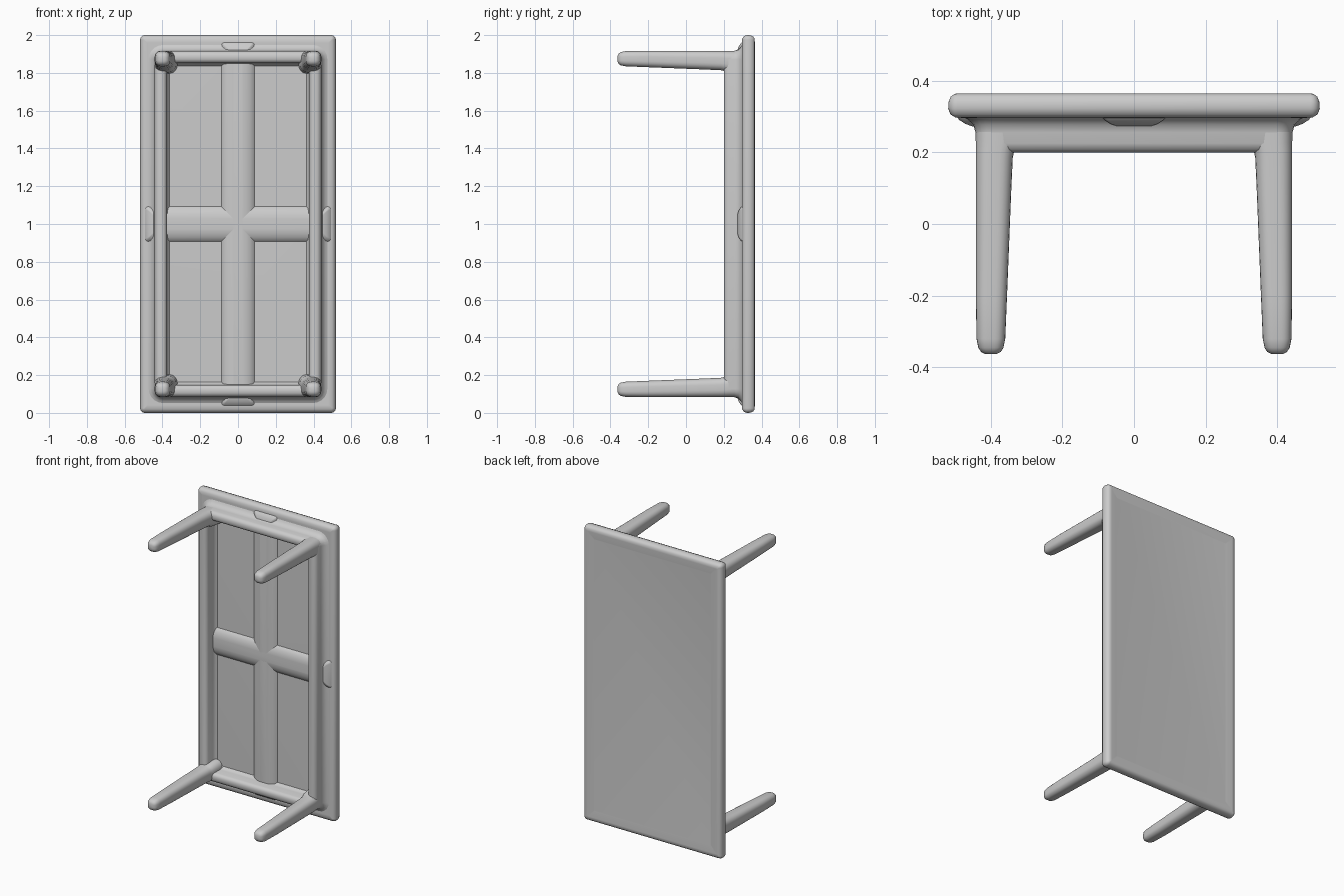
import bpy, bmesh, math

cube = bpy.data.objects.get("Cube")
if cube:
    bpy.data.objects.remove(cube, do_unlink=True)

grey = bpy.data.materials.new("plain grey")
grey.use_nodes = True
GREY = (0.6, 0.6, 0.6, 1)
grey.diffuse_color = GREY
grey.node_tree.nodes["Principled BSDF"].inputs["Base Color"].default_value = GREY

MID = 1.0  # height of the table's centre


def rounded_rect(x0, x1, z0, z1, r, y, steps=5):
    """Loop of points around a rounded rectangle in the xz plane."""
    corners = [(x1 - r, z1 - r), (x0 + r, z1 - r), (x0 + r, z0 + r), (x1 - r, z0 + r)]
    loop = []
    for q, (cx, cz) in enumerate(corners):
        for i in range(steps + 1):
            a = math.pi / 2 * (q + i / steps)
            loop.append((cx + r * math.cos(a), y, cz + r * math.sin(a)))
    return loop


def loft(name, loops, ring=False):
    """Skin a stack of loops; join last to first for a ring, else cap both ends."""
    bm = bmesh.new()
    rows = [[bm.verts.new(p) for p in loop] for loop in loops]
    pairs = list(zip(rows, rows[1:]))
    if ring:
        pairs.append((rows[-1], rows[0]))
    else:
        bm.faces.new(rows[0])
        bm.faces.new(rows[-1])
    for a, b in pairs:
        n = len(a)
        for i in range(n):
            j = (i + 1) % n
            bm.faces.new((a[i], a[j], b[j], b[i]))
    bmesh.ops.recalc_face_normals(bm, faces=bm.faces)
    mesh = bpy.data.meshes.new(name)
    bm.to_mesh(mesh)
    bm.free()
    mesh.materials.append(grey)
    obj = bpy.data.objects.new(name, mesh)
    bpy.context.collection.objects.link(obj)
    bpy.ops.object.select_all(action="DESELECT")
    obj.select_set(True)
    bpy.context.view_layer.objects.active = obj
    bpy.ops.object.shade_smooth_by_angle(angle=math.radians(40))
    return obj


def panel(name, hx, hz, r, profile, ring=False):
    """Loft a centred rectangle through (inset, y) profile points."""
    loft(name, [rounded_rect(-hx + d, hx - d, MID - hz + d, MID + hz - d,
                             max(r - d, 0.004), y) for d, y in profile], ring)


# Table top with rounded edge and slightly dished outer face
panel("table_top", 0.518, 1.0, 0.025, [
    (0.040, 0.296), (0.020, 0.297), (0.006, 0.306), (0.000, 0.322), (0.001, 0.340),
    (0.007, 0.355), (0.018, 0.363), (0.035, 0.364), (0.080, 0.358)])

# Apron frame, flared where it meets the top
panel("apron_frame", 0.442, 0.917, 0.045, [
    (-0.040, 0.300), (-0.022, 0.292), (-0.006, 0.277), (0.000, 0.255), (0.001, 0.225),
    (0.008, 0.208), (0.022, 0.200), (0.045, 0.200), (0.058, 0.207), (0.065, 0.222),
    (0.066, 0.270), (0.072, 0.288), (0.085, 0.300)], ring=True)

# Crossed bracing ridges under the top
ridge = [(0.0, 0.300), (0.008, 0.290), (0.025, 0.279), (0.045, 0.272), (0.065, 0.269)]
panel("long_brace", 0.09, 0.965, 0.02, ridge)
panel("cross_brace", 0.495, 0.095, 0.02, ridge)

# Legs: straight outer sides, tapered inner sides, rounded feet
# each entry: y, width, inset of the outer side
leg = [(0.290, 0.120, 0.0), (0.225, 0.114, 0.0), (0.205, 0.107, 0.0), (0.185, 0.103, 0.0),
       (0.100, 0.099, 0.0), (-0.200, 0.087, 0.0), (-0.320, 0.080, 0.002),
       (-0.345, 0.070, 0.007), (-0.357, 0.054, 0.015), (-0.363, 0.030, 0.027)]
for side, sx in (("left", 1), ("right", -1)):
    for level, sz in (("upper", 1), ("lower", -1)):
        loops = []
        for y, w, d in leg:
            xs = sorted((sx * (0.441 - d), sx * (0.441 - d - w)))
            zs = sorted((MID + sz * (0.917 - d), MID + sz * (0.917 - d - w)))
            loops.append(rounded_rect(*xs, *zs, w * 0.36, y))
        loft(f"{level}_{side}_leg", loops)
